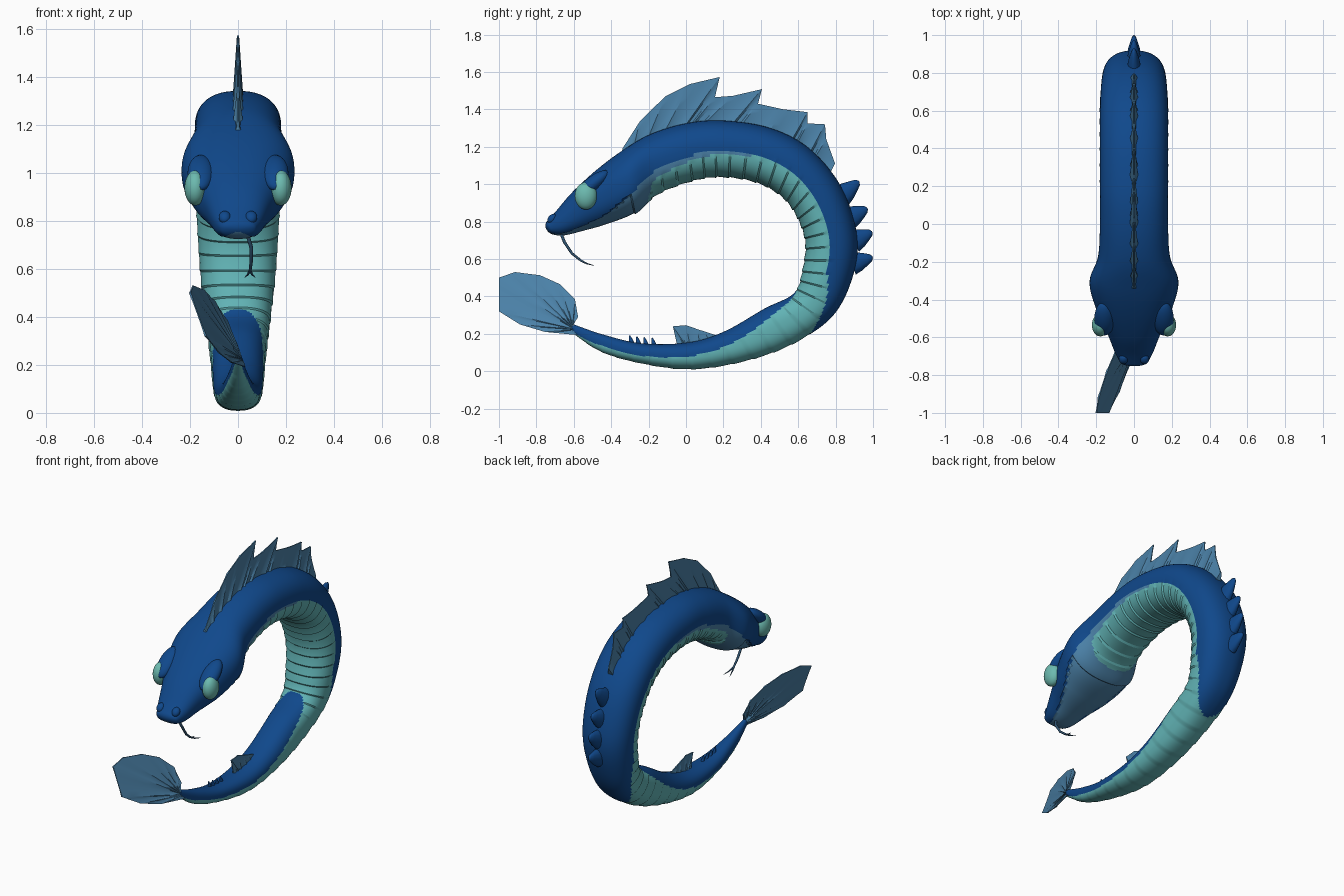
import bpy, bmesh, math
from mathutils import Vector, Matrix

cube = bpy.data.objects.get("Cube")
if cube:
    bpy.data.objects.remove(cube)


def material(name, rgb):
    mat = bpy.data.materials.new(name)
    mat.use_nodes = True
    mat.diffuse_color = (*rgb, 1)
    mat.node_tree.nodes["Principled BSDF"].inputs["Base Color"].default_value = (*rgb, 1)
    return mat


BLUE = material("deep_blue", (.005, .065, .26))
STEEL = material("steel_blue", (.07, .22, .39))
TEAL = material("belly_teal", (.12, .45, .46))
EYE = material("eye_green", (.15, .49, .43))
DARK = material("tongue_slate", (.03, .09, .17))


def finish(name, bm, mats, angle=30):
    bmesh.ops.recalc_face_normals(bm, faces=bm.faces)
    mesh = bpy.data.meshes.new(name)
    bm.to_mesh(mesh)
    bm.free()
    for mat in mats:
        mesh.materials.append(mat)
    mesh.shade_smooth()
    mesh.set_sharp_from_angle(angle=math.radians(angle))
    obj = bpy.data.objects.new(name, mesh)
    bpy.context.collection.objects.link(obj)
    return obj


def skin(bm, loops):
    """Join closed loops of points into a capped tube."""
    rings = [[bm.verts.new(p) for p in loop] for loop in loops]
    count = len(rings[0])
    rows = []
    for a, b in zip(rings, rings[1:]):
        rows.append([bm.faces.new((a[j], a[(j + 1) % count], b[(j + 1) % count], b[j]))
                     for j in range(count)])
    bm.faces.new(rings[0])
    bm.faces.new(rings[-1])
    return rows


def lerp_keys(keys, s):
    for (s0, v0), (s1, v1) in zip(keys, keys[1:]):
        if s <= s1:
            t = max(0, (s - s0) / (s1 - s0))
            return v0 + (v1 - v0) * t
    return keys[-1][1]


# Body stations from snout to tail: outer y, z, inner y, z, half width
STATIONS = [
    (-.76, .785, -.735, .735, .065), (-.70, .85, -.66, .722, .1), (-.61, .955, -.55, .745, .14),
    (-.48, 1.075, -.42, .78, .2), (-.34, 1.18, -.27, .84, .235), (-.19, 1.267, -.15, .945, .19),
    (0, 1.325, .04, 1.018, .18), (.2, 1.34, .2, 1.037, .18), (.45, 1.3, .38, 1.007, .18),
    (.66, 1.19, .52, .925, .18), (.83, .985, .6, .81, .175), (.915, .72, .638, .68, .165),
    (.89, .5, .62, .53, .15), (.78, .29, .575, .415, .13), (.56, .14, .42, .335, .115),
    (.3, .05, .21, .215, .105), (.02, .01, .02, .155, .095), (-.246, .043, -.23, .148, .07),
    (-.46, .107, -.44, .195, .04), (-.62, .215, -.6, .25, .015)]
LAST = len(STATIONS) - 1


def station(s):
    """Smooth interpolation through the stations."""
    i = min(int(s), LAST - 1)
    t = s - i
    a, b, c, d = (STATIONS[min(max(k, 0), LAST)] for k in range(i - 1, i + 3))
    return [q + t / 2 * (r - p + t * (2 * p - 5 * q + 4 * r - w + t * (3 * (q - r) + w - p)))
            for p, q, r, w in zip(a, b, c, d)]


def spine_point(s, u):
    """Point on the middle plane, u = 1 on the outer edge and -1 on the inner."""
    oy, oz, iy, iz, _ = station(s)
    return Vector((0, (oy + iy) / 2 + u * (oy - iy) / 2, (oz + iz) / 2 + u * (oz - iz) / 2))


# Colour borders along the body, as heights across its section
BACK_EDGE = [(0, -.85), (2, -.75), (3, -.65), (4, -.35), (5, -.22), (6, -.14), (7, 0),
             (9, -.05), (11, -.12), (12, 0), (13, .5), (13.7, 1.1)]
TAIL_BACK = [(0, -2), (12.7, -1.05), (14, -.55), (15, -.2), (16, .03), (17, .25), (18, .3), (19, .9)]
BELLY_EDGE = [(0, -2), (4.5, -1.1), (4.9, -.5), (6, -.3), (7, -.18), (8, -.1), (9, 0), (10, 2)]


def region(s, u):
    if u > lerp_keys(BACK_EDGE, s) or u < lerp_keys(TAIL_BACK, s):
        return 0
    return 2 if u < lerp_keys(BELLY_EDGE, s) else 1


def rounded(v):
    return math.copysign(abs(v) ** .85, v)


# Body with head, lower jaw step and overlapping belly plates
SIDES, STEPS = 72, 20
angles = [2 * math.pi * (j + .5) / SIDES for j in range(SIDES)]
loops = []
for n in range(LAST * STEPS + 1):
    s = n / STEPS
    width = station(s)[4]
    nose = max(.25, math.sqrt(1 - (1 - min(1, s / .4)) ** 2))
    loop = []
    for a in angles:
        u, side = rounded(math.cos(a)), rounded(math.sin(a))
        kind, scale = region(s, u), nose
        if kind == 1 and s < 4:
            scale *= .95
        elif kind == 2:
            scale *= 1 + .04 * ((n % 8) / 7 - .5)
        loop.append(spine_point(s, u * scale) + Vector((width * side * scale, 0, 0)))
    loops.append(loop)
bm = bmesh.new()
for n, row in enumerate(skin(bm, loops)):
    for j, face in enumerate(row):
        face.material_index = region((n + .5) / STEPS, rounded(math.cos(angles[j] + math.pi / SIDES)))
finish("body", bm, [BLUE, STEEL, TEAL], 28)


def ball(name, center, radii, mat, tilt=0):
    bm = bmesh.new()
    matrix = Matrix.Translation(center) @ Matrix.Rotation(tilt, 4, "X") @ Matrix.Diagonal((*radii, 1))
    bmesh.ops.create_uvsphere(bm, u_segments=28, v_segments=16, radius=1, matrix=matrix)
    return finish(name, bm, [mat])


# Eyes, brows and nostrils on both sides
for label, m in (("left", 1), ("right", -1)):
    ball(label + "_eye", (m * .178, -.535, .937), (.045, .06, .073), EYE)
    ball(label + "_brow", (m * .155, -.5, 1.0), (.055, .11, .04), BLUE, math.radians(38))
    ball(label + "_nostril", (m * .055, -.715, .815), (.025, .03, .022), BLUE, math.radians(45))


def taper(name, points, radii, mat, squash=1):
    """Tapered tube along a path."""
    points = [Vector(p) for p in points]
    loops = []
    for i, (p, r) in enumerate(zip(points, radii)):
        d = (points[min(i + 1, len(points) - 1)] - points[max(i - 1, 0)]).normalized()
        up = d.cross(Vector((1, 0, 0))).normalized()
        side = up.cross(d)
        loops.append([p + r * (side * squash * math.cos(k * math.pi / 6) + up * math.sin(k * math.pi / 6))
                      for k in range(12)])
    bm = bmesh.new()
    skin(bm, loops)
    return finish(name, bm, [mat], 50)


# Forked tongue
taper("tongue", [(.04, -.67, .74), (.055, -.65, .69), (.055, -.61, .63), (.05, -.56, .59)],
      [.008, .008, .007, .006], DARK)
for label, m in (("left", 1), ("right", -1)):
    taper(label + "_tongue_tip", [(.05, -.565, .593), (.05 + m * .01, -.53, .575), (.05 + m * .022, -.49, .565)],
          [.006, .004, .001], DARK)


def spike(name, root, tip, radius, squash):
    root, tip = Vector(root), Vector(tip)
    path = [root.lerp(tip, t) for t in (0, .35, .7, .92, 1)]
    taper(name, path, [radius * k for k in (1, .82, .52, .3, .08)], BLUE, squash)


# Row of back spikes and small tail spikes
for i, (s, y, z) in enumerate([(10.15, .925, 1.015), (10.6, .97, .87), (11.1, .995, .745), (11.65, .998, .61)]):
    spike(f"back_spike_{i + 1}", spine_point(s, .85), (0, y, z), .062, .6)
for i in range(4):
    root = spine_point(16.75 + i * .17, -.85)
    spike(f"tail_spike_{i + 1}", root, root + Vector((0, -.012, .043)), .014, .7)


def fin(name, bases, tips, thick):
    """Pleated membrane between a root line and a tip line."""
    per, rows = 4, 6
    loops = []
    total = (len(tips) - 1) * per
    for c in range(total + 1):
        i = min(c // per, len(tips) - 2)
        t = c / per - i
        base, tip = bases[i].lerp(bases[i + 1], t), tips[i].lerp(tips[i + 1], t)
        pleat = 1.5 if c % per == 0 else .8
        near, far = [], []
        for r in range(rows + 1):
            v = r / rows
            p = base.lerp(tip, v)
            off = Vector((pleat * (thick * (1 - v) + .003), 0, 0))
            near.append(p + off)
            far.append(p - off)
        loops.append(near + far[::-1])
    bm = bmesh.new()
    skin(bm, loops)
    return finish(name, bm, [STEEL], 25)


# Dorsal fin: root position along the body, tip y, tip z
CREST = [(3.95, -.34, 1.19), (4.4, -.246, 1.337), (4.9, -.11, 1.47), (5.4, .02, 1.535),
         (5.95, .18, 1.573), (6.15, .155, 1.465), (6.5, .25, 1.472), (7.2, .406, 1.508),
         (7.4, .385, 1.43), (8, .52, 1.4), (8.55, .65, 1.385), (8.7, .65, 1.325),
         (9.05, .743, 1.32), (9.2, .75, 1.24), (9.65, .797, 1.11)]
fin("dorsal_fin", [spine_point(s, .9) for s, _, _ in CREST],
    [Vector((0, y, z)) for _, y, z in CREST], .012)

# Small fin on top of the tail
SMALL = [(15.3, .2, .18), (15.5, .1, .212), (15.75, .06, .225), (16, 0, .246), (16.1, -.07, .24), (16.2, -.05, .15)]
fin("tail_top_fin", [spine_point(s, -.85) for s, _, _ in SMALL],
    [Vector((0, y, z)) for _, y, z in SMALL], .006)

# Fan at the end of the tail, leaning to one side
FAN = [(-.577, .29), (-.594, .385), (-.674, .465), (-.78, .513), (-.915, .53), (-1, .5),
       (-1, .32), (-.888, .25), (-.754, .21), (-.577, .193)]
lean = lambda y, z: Vector((.275 * (y + .6) - .36 * (z - .25), y, z))
fin("tail_fan", [lean(-.605, .245 - .003 * i) for i in range(len(FAN))],
    [lean(y, z) for y, z in FAN], .005)
